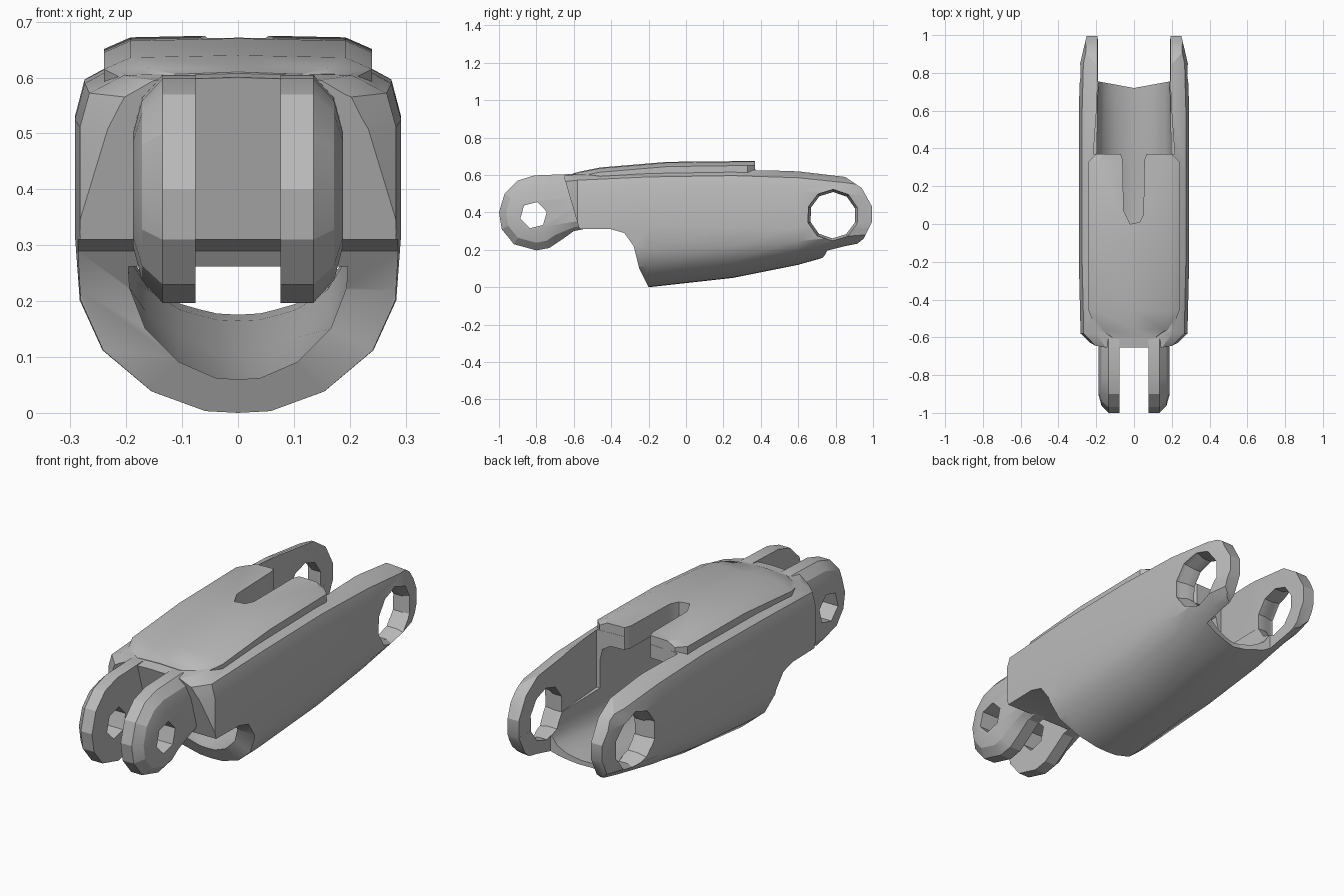
import bpy, bmesh, math
from mathutils import Vector

default = bpy.data.objects.get("Cube")
if default:
    bpy.data.objects.remove(default, do_unlink=True)

gray = bpy.data.materials.new("plain_gray")
gray.use_nodes = True
gray.diffuse_color = (0.5, 0.5, 0.5, 1)
gray.node_tree.nodes["Principled BSDF"].inputs["Base Color"].default_value = (0.5, 0.5, 0.5, 1)


def loft(name, rings):
    """Skin a list of closed rings with equal point counts and cap the ends."""
    bm = bmesh.new()
    rows = [[bm.verts.new(p) for p in ring] for ring in rings]
    n = len(rows[0])
    for a, b in zip(rows, rows[1:]):
        for i in range(n):
            j = (i + 1) % n
            bm.faces.new((a[i], a[j], b[j], b[i]))
    bm.faces.new(rows[0])
    bm.faces.new(rows[-1])
    bmesh.ops.recalc_face_normals(bm, faces=bm.faces)
    mesh = bpy.data.meshes.new(name)
    bm.to_mesh(mesh)
    bm.free()
    mesh.materials.append(gray)
    obj = bpy.data.objects.new(name, mesh)
    bpy.context.collection.objects.link(obj)
    return obj


def side_prism(name, outline, x0, x1):
    return loft(name, [[(x, y, z) for y, z in outline] for x in (x0, x1)])


def top_prism(name, outline, z0, z1):
    return loft(name, [[(x, y, z) for x, y in outline] for z in (z0, z1)])


def box(name, x, y0, y1, z0, z1):
    return top_prism(name, [(-x, y0), (x, y0), (x, y1), (-x, y1)], z0, z1)


def boolean(obj, tool, operation):
    mod = obj.modifiers.new("bool", 'BOOLEAN')
    mod.operation, mod.solver, mod.object = operation, 'EXACT', tool
    bpy.context.view_layer.objects.active = obj
    bpy.ops.object.modifier_apply(modifier=mod.name)
    bpy.data.objects.remove(tool, do_unlink=True)


def mirrored(half):
    return half + [(-x, z) for x, z in reversed(half) if x > 0]


def circle(cy, cz, r, n, turn=0.0):
    return [(cy + r * math.cos(turn + math.tau * i / n),
             cz + r * math.sin(turn + math.tau * i / n)) for i in range(n)]


# Rounded cross-section: flat flanks, a bowl below and soft shoulders above
LOWER = [(0, 0), (0.2, 0.01), (0.53, 0.12), (0.83, 0.35), (0.97, 0.63), (1, 1)]
UPPER = [(1, 0.66), (0.94, 0.87), (0.72, 0.98), (0, 1)]
MID = 0.32


def section(y, width, bottom, top):
    half = [(u * width, bottom + (MID - bottom) * t) for u, t in LOWER]
    half += [(u * width, MID + (top - MID) * t) for u, t in UPPER]
    return [(x, y, z) for x, z in mirrored(half)]


# Main shell
shell = loft("shell", [section(*s) for s in (
    (-0.66, 0.2, 0, 0.6), (-0.58, 0.283, 0, 0.61), (-0.2, 0.292, 0, 0.63),
    (0.25, 0.292, 0.05, 0.638), (0.6, 0.292, 0.12, 0.625),
    (0.85, 0.285, 0.19, 0.595), (1.0, 0.25, 0.22, 0.57))])

# Side silhouette: slanted nose, cut-away underside and rounded rear ears
silhouette = side_prism("silhouette", [
    (-0.655, 0.7), (-0.655, 0.6), (-0.57, 0.31), (-0.4, 0.31), (-0.33, 0.29),
    (-0.28, 0.22), (-0.25, 0.1), (-0.2, 0), (-0.2, -0.1), (0.8, -0.1),
    (0.87, 0.195), (0.95, 0.26), (0.995, 0.35), (0.995, 0.43),
    (0.94, 0.53), (0.85, 0.59), (0.8, 0.7)], -0.5, 0.5)
boolean(shell, silhouette, 'INTERSECT')


# Raised top plate
def plate_section(y, width, top):
    half = [(0, 0.56), (width, 0.56), (width, top - 0.025),
            (width * 0.8, top - 0.004), (0, top)]
    return [(x, y, z) for x, z in mirrored(half)]


plate = loft("top_plate", [plate_section(*s) for s in (
    (-0.6, 0.14, 0.61), (-0.56, 0.2, 0.62), (-0.46, 0.24, 0.64),
    (-0.1, 0.24, 0.67), (0.33, 0.24, 0.676), (0.37, 0.2, 0.676))])
boolean(shell, plate, 'UNION')

# Hollow interior, open rear top and shortened floor
cavity = loft("cavity", [section(*s) for s in (
    (-0.31, 0.2, 0.06, 0.57), (-0.2, 0.2, 0.06, 0.57), (0.25, 0.2, 0.11, 0.57),
    (0.6, 0.192, 0.165, 0.57), (1.1, 0.192, 0.21, 0.57))])
boolean(shell, cavity, 'DIFFERENCE')
rear_opening = loft("rear_opening", [
    [(-w, y, 0.35), (w, y, 0.35), (w, y, 0.8), (-w, y, 0.8)]
    for y, w in ((0.371, 0.215), (0.65, 0.195), (1.1, 0.191))])
boolean(shell, rear_opening, 'DIFFERENCE')
floor_end = top_prism("floor_end", [(-0.191, 0.755), (0, 0.72), (0.191, 0.755),
                                    (0.191, 1.1), (-0.191, 1.1)], -0.1, 0.5)
boolean(shell, floor_end, 'DIFFERENCE')

# Tapered slot in the roof
slot = top_prism("slot", [(-0.02, 0), (0.03, 0.01), (0.05, 0.05), (0.055, 0.34),
                          (0.08, 0.4), (-0.08, 0.4), (-0.06, 0.34), (-0.055, 0.07)], 0.5, 0.8)
boolean(shell, slot, 'DIFFERENCE')

# Faceted pivot holes through both ears, slightly countersunk outside
hole = loft("pivot_hole", [
    [(x, y, z) for y, z in circle(0.785, 0.385, r, 10, 0.3)]
    for x, r in ((-0.4, 0.14), (-0.27, 0.138), (-0.24, 0.124),
                 (0.24, 0.124), (0.27, 0.138), (0.4, 0.14))])
boolean(shell, hole, 'DIFFERENCE')

# Front lugs: rounded plates with a chamfered outer side and a hex hole
LUG = [(-0.5, 0.32), (-0.6, 0.3), (-0.67, 0.25), (-0.73, 0.21), (-0.8, 0.197),
       (-0.92, 0.23), (-0.985, 0.31), (-1.0, 0.4), (-0.97, 0.5), (-0.9, 0.57),
       (-0.81, 0.598), (-0.62, 0.605), (-0.5, 0.59)]


def lug_ring(x, scale):
    ring = []
    for y, z in LUG:
        if y < -0.65:
            y = -0.81 + (y + 0.81) * scale
        ring.append((x, y, 0.4 + (z - 0.4) * scale))
    return ring


lugs = []
for label, side in (("left", 1), ("right", -1)):
    lug = loft(label + "_front_lug", [lug_ring(side * x, s) for x, s in (
        (0.076, 1), (0.135, 1), (0.172, 0.8), (0.188, 0.5))])
    bore = side_prism("bore", circle(-0.815, 0.385, 0.073, 6, 0.25), side * 0.03, side * 0.3)
    boolean(lug, bore, 'DIFFERENCE')
    lugs.append(lug)

# Shading: soft on the long body curves, crisp on edges and facets
for obj, angle in [(shell, 28)] + [(lug, 20) for lug in lugs]:
    bpy.ops.object.select_all(action='DESELECT')
    obj.select_set(True)
    bpy.context.view_layer.objects.active = obj
    bpy.ops.object.shade_smooth_by_angle(angle=math.radians(angle))
